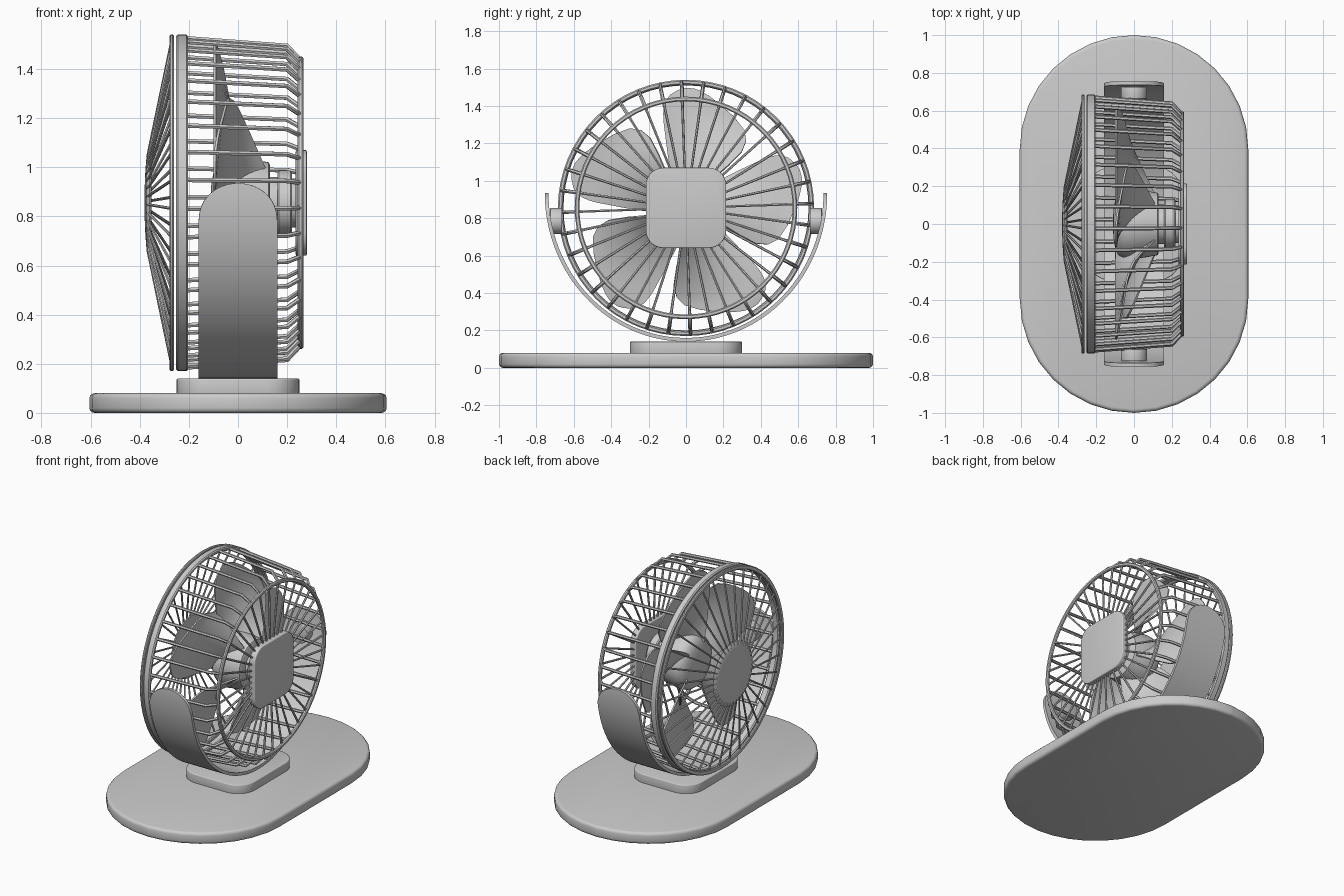
import bpy, bmesh
from math import sin, cos, pi, radians, sqrt

if "Cube" in bpy.data.objects:
    bpy.data.objects.remove(bpy.data.objects["Cube"])

CZ = 0.855          # height of the fan axis, which runs along x
WIRES = 36


def to_smooth_mesh(ob, angle=35):
    """Apply modifiers, then shade smooth while keeping sharp edges."""
    bpy.ops.object.select_all(action="DESELECT")
    ob.select_set(True)
    bpy.context.view_layer.objects.active = ob
    bpy.ops.object.convert(target="MESH")
    bpy.ops.object.shade_smooth_by_angle(angle=radians(angle))


def finish(name, bm, bevel=0.0, solid=0.0):
    bmesh.ops.recalc_face_normals(bm, faces=bm.faces)
    me = bpy.data.meshes.new(name)
    bm.to_mesh(me)
    bm.free()
    ob = bpy.data.objects.new(name, me)
    bpy.context.collection.objects.link(ob)
    if solid:
        m = ob.modifiers.new("thickness", "SOLIDIFY")
        m.thickness, m.offset = solid, 0
    if bevel:
        m = ob.modifiers.new("bevel", "BEVEL")
        m.width, m.segments = bevel, 3
        m.limit_method, m.angle_limit = "ANGLE", radians(40)
    to_smooth_mesh(ob)


def lathe(name, profile, segs=64, closed=False):
    """Revolve (x, radius) points round the fan axis."""
    bm = bmesh.new()
    rows = [[bm.verts.new((x, r * cos(2 * pi * i / segs), CZ + r * sin(2 * pi * i / segs)))
             for i in range(segs)] for x, r in profile]
    pairs = list(zip(rows, rows[1:]))
    if closed:
        pairs.append((rows[-1], rows[0]))
    else:
        bm.faces.new(rows[0])
        bm.faces.new(rows[-1])
    for a, b in pairs:
        for i in range(segs):
            j = (i + 1) % segs
            bm.faces.new((a[i], a[j], b[j], b[i]))
    finish(name, bm)


def ring(name, x0, x1, r0, r1, c):
    lathe(name, [(x0 + c, r0), (x1 - c, r0), (x1, r0 + c), (x1, r1 - c),
                 (x1 - c, r1), (x0 + c, r1), (x0, r1 - c), (x0, r0 + c)], closed=True)


def rounded_rect(w, h, r, n=8):
    """Outline with half sizes w, h and corner radius r."""
    pts = []
    for k, (sx, sy) in enumerate(((1, 1), (-1, 1), (-1, -1), (1, -1))):
        for i in range(n + 1):
            a = (k + i / n) * pi / 2
            pts.append((sx * (w - r) + r * cos(a), sy * (h - r) + r * sin(a)))
    return pts


def slab(name, pts, place, vec, bevel):
    """Extrude a flat outline along vec."""
    bm = bmesh.new()
    f = bm.faces.new([bm.verts.new(place(*p)) for p in pts])
    res = bmesh.ops.extrude_face_region(bm, geom=[f])
    verts = [v for v in res["geom"] if isinstance(v, bmesh.types.BMVert)]
    bmesh.ops.translate(bm, verts=verts, vec=vec)
    finish(name, bm, bevel)


def wires(name, profile, thick, phase):
    """Repeat a bent wire, given as (x, radius, scale) points, round the axis."""
    cu = bpy.data.curves.new(name, "CURVE")
    cu.dimensions = "3D"
    cu.bevel_depth, cu.bevel_resolution = thick, 1
    cu.use_fill_caps = True
    for k in range(WIRES):
        a = 2 * pi * (k + phase) / WIRES
        s = cu.splines.new("POLY")
        s.points.add(len(profile) - 1)
        for p, (x, r, scale) in zip(s.points, profile):
            p.co = (x, r * cos(a), CZ + r * sin(a), 1)
            p.radius = scale
    ob = bpy.data.objects.new(name, cu)
    bpy.context.collection.objects.link(ob)
    to_smooth_mesh(ob, 50)


# Stadium base and pedestal
slab("base", rounded_rect(0.605, 1.0, 0.604), lambda x, y: (x, y, 0), (0, 0, 0.08), 0.02)
slab("pedestal", rounded_rect(0.25, 0.30, 0.13), lambda x, y: (x, y, 0.07), (0, 0, 0.07), 0.006)

# U-shaped bracket with rounded ends
bm = bmesh.new()
rows = []
N, TOP, R = 120, 0.935, 0.16
for i in range(N + 1):
    a = -cos(pi * i / N) * pi / 2             # denser towards the two ends
    y, z = 0.745 * sin(a), TOP - 0.785 * cos(a)
    d = min(1.0, max(0.0, (z - (TOP - R)) / R))
    w = max(0.012, R * sqrt(max(0, 1 - d ** 2.3)))
    rows.append([bm.verts.new((w * t, y, z)) for t in (-1, 1)])
for a, b in zip(rows, rows[1:]):
    bm.faces.new((a[0], a[1], b[1], b[0]))
finish("bracket", bm, solid=0.02)

# Side pivots
circle = [(0.07 * cos(2 * pi * i / 32), 0.07 * sin(2 * pi * i / 32)) for i in range(32)]
for s, side in ((1, "back"), (-1, "front")):
    slab("pivot_" + side, circle, lambda x, z: (x, s * 0.662, 0.785 + z), (0, s * 0.064, 0), 0.004)

# Cage rings
ring("grille_ring", -0.279, -0.261, 0.655, 0.685, 0.005)
ring("cage_rim", -0.252, -0.203, 0.658, 0.685, 0.007)
ring("rear_ring", 0.243, 0.266, 0.570, 0.595, 0.006)

# Cage wires
wires("cage_wires", [(-0.23, 0.672, 1), (0.20, 0.640, 1), (0.252, 0.585, 1), (0.252, 0.55, 0.7),
                     (0.252, 0.18, 0.6)], 0.0105, 0.2)
wires("grille_wires", [(-0.268, 0.668, 1), (-0.368, 0.19, 0.9)], 0.0065, 0.2)

# Grille centre cap and square rear plate
lathe("grille_cap", [(-0.352, 0.20), (-0.354, 0.212), (-0.360, 0.216), (-0.367, 0.208),
                     (-0.374, 0.175), (-0.379, 0.10), (-0.381, 0.02)])
slab("rear_plate", rounded_rect(0.215, 0.215, 0.095), lambda y, z: (0.235, y, CZ + z),
     (0.045, 0, 0), 0.006)

# Motor and blade hub
lathe("motor", [(0.11, 0.105), (0.16, 0.105), (0.16, 0.125), (0.167, 0.132), (0.213, 0.132),
                (0.22, 0.125), (0.22, 0.10), (0.245, 0.10)], 48)
lathe("blade_hub", [(0.13, 0.155), (0.125, 0.165), (0.07, 0.175), (-0.02, 0.188), (-0.055, 0.183),
                    (-0.082, 0.165), (-0.10, 0.125), (-0.109, 0.07), (-0.112, 0.01)], 48)

# Five twisted petal blades: radius, trailing and leading angles
outline = [(0.14, -40, 26), (0.22, -43, 22), (0.32, -45, 18), (0.42, -45, 15.5),
           (0.48, -42, 14.5), (0.52, -37, 13.5), (0.55, -28, 12.5), (0.58, -19, 11),
           (0.61, -12, 8), (0.63, -7, 4), (0.64, -4, 1)]
for k in range(5):
    bm = bmesh.new()
    grid = []
    for r, lo, hi in outline:
        rear = 0.12 - 0.21 * (r - 0.14) / 0.505
        row = []
        for j in range(13):
            t = j / 12
            a = radians(90 + 72 * k + lo + (hi - lo) * t)
            x = rear + (-0.095 - rear) * t - 0.02 * sin(pi * t) * (0.645 - r) / 0.5
            row.append(bm.verts.new((x, r * cos(a), CZ + r * sin(a))))
        grid.append(row)
    for a, b in zip(grid, grid[1:]):
        for j in range(12):
            bm.faces.new((a[j], a[j + 1], b[j + 1], b[j]))
    finish("blade_%d" % (k + 1), bm, solid=0.01)
